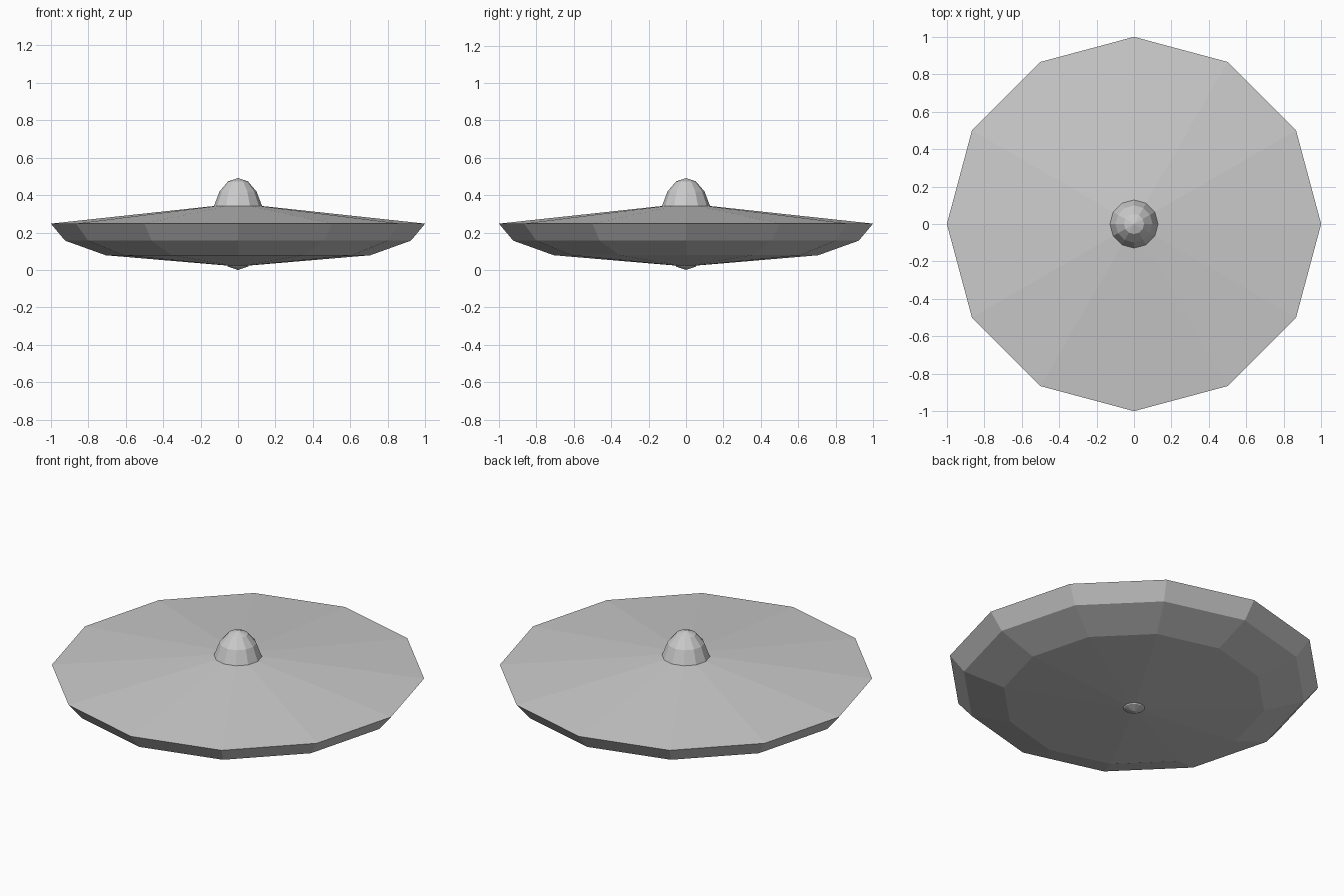
import bpy, bmesh
from math import sin, cos, pi

if "Cube" in bpy.data.objects:
    bpy.data.objects.remove(bpy.data.objects["Cube"])

SIDES = 12


def lathe(name, profile):
    """Spin (radius, z) points from bottom pole to top pole into a faceted solid."""
    bm = bmesh.new()
    rings = []
    for r, z in profile:
        n = SIDES if r > 0 else 1
        rings.append([bm.verts.new((r * cos(2 * pi * i / SIDES), r * sin(2 * pi * i / SIDES), z))
                      for i in range(n)])
    for a, b in zip(rings, rings[1:]):
        for i in range(SIDES):
            j = (i + 1) % SIDES
            quad = [a[i % len(a)], a[j % len(a)], b[j % len(b)], b[i % len(b)]]
            bm.faces.new(list(dict.fromkeys(quad)))
    bmesh.ops.recalc_face_normals(bm, faces=bm.faces)
    mesh = bpy.data.meshes.new(name)
    bm.to_mesh(mesh)
    bm.free()
    obj = bpy.data.objects.new(name, mesh)
    bpy.context.collection.objects.link(obj)
    return obj


# Saucer hull: shallow cone on top, rounded bowl below
lathe("saucer_hull", [(0, 0.019), (0.707, 0.079), (0.924, 0.157), (1, 0.248), (0, 0.356)])

# Tall core through the hull: its ends form the dome and the belly nub
half = 0.246
core = [(0, 0)]
core += [(0.14 * cos(a * pi / 8), half + half * sin(a * pi / 8)) for a in range(-3, 4)]
core += [(0, 2 * half)]
lathe("cockpit_core", core)
